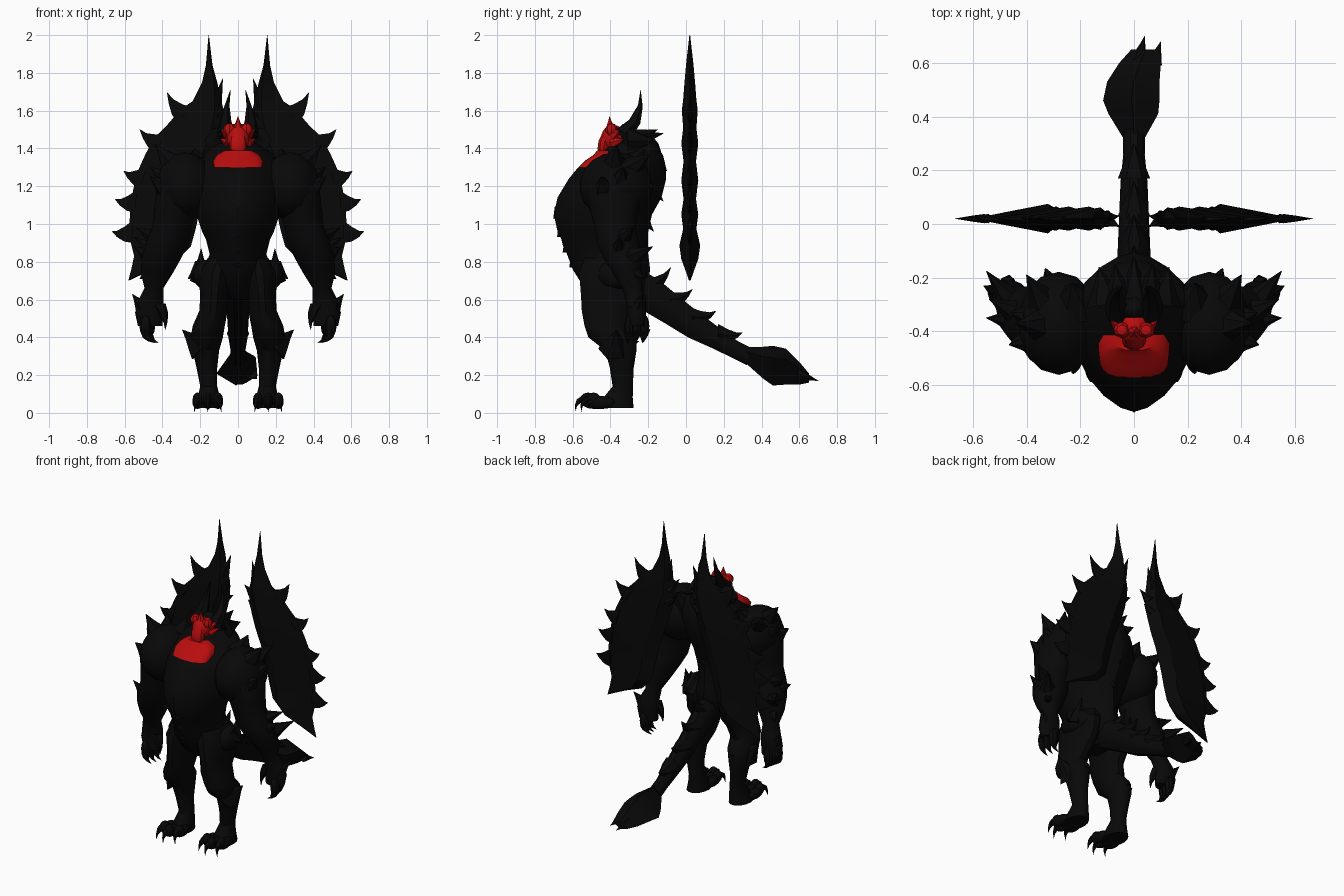
import bpy, bmesh, math
from mathutils import Vector

def material(name, col):
    m = bpy.data.materials.new(name)
    m.diffuse_color = (*col, 1)
    return m

BLACK = material("charcoal_black", (0.0025, 0.0025, 0.0025))
RED = material("blood_red", (0.48, 0.004, 0.004))

def finish(bm, name, mat, mirror=False, angle=35):
    bmesh.ops.recalc_face_normals(bm, faces=bm.faces)
    me = bpy.data.meshes.new(name)
    bm.to_mesh(me)
    bm.free()
    me.materials.append(mat)
    ob = bpy.data.objects.new(name, me)
    bpy.context.collection.objects.link(ob)
    bpy.ops.object.select_all(action='DESELECT')
    ob.select_set(True)
    bpy.context.view_layer.objects.active = ob
    bpy.ops.object.shade_smooth_by_angle(angle=math.radians(angle))
    if mirror:
        ob.modifiers.new("mirror", 'MIRROR')
    return ob

def skin(bm, rings):
    # bridge consecutive rings of points and close both ends
    vs = [[bm.verts.new(p) for p in r] for r in rings]
    n = len(vs[0])
    for a, b in zip(vs, vs[1:]):
        for i in range(n):
            j = (i + 1) % n
            bm.faces.new((a[i], a[j], b[j], b[i]))
    bm.faces.new(vs[0])
    bm.faces.new(vs[-1])

def power(v, e):
    return math.copysign(abs(v) ** e, v)

def column(bm, rows, n=14, e=1):
    # rows: z, centre x, centre y, half width, half depth; e < 1 boxy, e > 1 keeled
    skin(bm, [[(cx + rx * power(math.cos(t), e), cy + ry * power(math.sin(t), e), z)
               for t in (math.tau * i / n for i in range(n))]
              for z, cx, cy, rx, ry in rows])

def spike(bm, base, tip, r, n=6, bend=(0, 0, 0), flat=1):
    # tapering, optionally curved and flattened horn
    a, b = Vector(base), Vector(tip)
    q = (b - a).to_track_quat('Z', 'Y')
    rings = []
    for f, k in ((0, 1), (.35, .65), (.7, .28), (1, .02)):
        c = a.lerp(b, f) + Vector(bend) * 4 * f * (1 - f)
        offs = [q @ Vector((r * k * math.cos(math.tau * i / n), r * k * math.sin(math.tau * i / n), 0))
                for i in range(n)]
        rings.append([c + Vector((o.x, o.y * flat, o.z)) for o in offs])
    skin(bm, rings)

def ball(bm, c, s, u=14, v=9):
    geo = bmesh.ops.create_uvsphere(bm, u_segments=u, v_segments=v, radius=1)
    for w in geo['verts']:
        w.co = Vector(c) + Vector([w.co[i] * s[i] for i in range(3)])

# torso: z, front y, back y, half width; keeled chest and narrow waist
bm = bmesh.new()
body = [(.60, -.46, -.25, .06), (.68, -.55, -.20, .15), (.76, -.60, -.19, .18),
        (.84, -.63, -.20, .15), (.88, -.65, -.20, .16), (.92, -.66, -.20, .17),
        (.96, -.68, -.20, .19), (1.05, -.70, -.18, .22), (1.14, -.68, -.13, .235),
        (1.24, -.62, -.105, .25), (1.295, -.575, -.105, .24), (1.36, -.47, -.12, .20),
        (1.43, -.40, -.16, .10)]
column(bm, [(z, 0, (f + b) / 2, w, (b - f) / 2) for z, f, b, w in body], 20, 1.25)
finish(bm, "torso", BLACK, angle=30)

# belly plates: thin chevrons across the front
bm = bmesh.new()
for z, y, w in ((.80, -.61, .10), (.88, -.645, .11), (.96, -.675, .12), (1.06, -.695, .14)):
    skin(bm, [[(x, y + abs(x) * .85, z + abs(x) * .5 + .03), (x, y - .008 + abs(x) * .85, z + abs(x) * .5 - .03),
               (x, y + .05 + abs(x) * .85, z + abs(x) * .5 - .03)] for x in (-w, 0, w)])
finish(bm, "belly_plates", BLACK)

# back hump, collar frill and spine thorns
bm = bmesh.new()
ball(bm, (0, -.25, 1.36), (.13, .12, .13))
ball(bm, (0, -.315, 1.46), (.06, .05, .075), 10, 7)
for x, y, z in ((0, -.12, 1.48), (.07, -.15, 1.50), (.13, -.16, 1.44)):
    for s in ((1, -1) if x else (1,)):
        spike(bm, (s * x * .8, -.30, 1.44), (s * x, y, z), .075)
for z, y in ((1.32, -.10), (1.16, -.12), (1.0, -.17)):
    spike(bm, (0, y - .07, z + .04), (0, y, z - .04), .05)
finish(bm, "back_frill", BLACK)

# red collar, boxy from above
bm = bmesh.new()
column(bm, [(1.298, 0, -.475, .13, .097), (1.335, 0, -.455, .133, .08), (1.365, 0, -.43, .115, .06),
            (1.39, 0, -.42, .07, .05)], 20, .6)
finish(bm, "red_collar", RED)

# red head with muzzle, brows and crown thorns
bm = bmesh.new()
ball(bm, (0, -.385, 1.455), (.062, .065, .07))
column(bm, [(1.375, 0, -.44, .03, .025), (1.40, 0, -.435, .045, .035), (1.44, 0, -.43, .045, .035),
            (1.49, 0, -.41, .035, .03)], 10)
spike(bm, (0, -.40, 1.50), (0, -.405, 1.57), .03)
for s in (1, -1):
    ball(bm, (s * .045, -.395, 1.50), (.034, .032, .035), 8, 5)
    spike(bm, (s * .05, -.385, 1.47), (s * .095, -.345, 1.505), .03)
    spike(bm, (s * .045, -.38, 1.43), (s * .095, -.33, 1.45), .035)
finish(bm, "red_head", RED)

# horns
bm = bmesh.new()
spike(bm, (.06, -.33, 1.48), (.04, -.24, 1.71), .05, bend=(.015, .03, -.02))
spike(bm, (.07, -.33, 1.46), (.085, -.26, 1.58), .035)
finish(bm, "horns", BLACK, True)

# pauldrons: flared plates with thorned rims
bm = bmesh.new()
ball(bm, (.28, -.37, 1.20), (.155, .195, .18))
for b, t in (((.31, -.34, 1.26), (.40, -.19, 1.37)), ((.31, -.38, 1.27), (.44, -.37, 1.42)),
             ((.22, -.30, 1.30), (.23, -.22, 1.40)), ((.34, -.42, 1.16), (.465, -.45, 1.25)),
             ((.28, -.30, 1.2), (.33, -.165, 1.2)), ((.34, -.36, 1.2), (.46, -.33, 1.30))):
    spike(bm, b, t, .10)
finish(bm, "pauldrons", BLACK, True)

# arms
bm = bmesh.new()
column(bm, [(1.30, .28, -.38, .08, .10), (1.20, .32, -.38, .11, .16), (1.07, .335, -.38, .11, .13),
            (.98, .35, -.375, .105, .11), (.90, .375, -.36, .115, .115), (.82, .405, -.335, .105, .105),
            (.74, .43, -.31, .085, .08), (.66, .445, -.285, .05, .055), (.60, .46, -.265, .065, .055),
            (.53, .47, -.26, .075, .05), (.46, .465, -.26, .065, .045)])
finish(bm, "arms", BLACK, True)

# elbow blades
bm = bmesh.new()
for b, t in (((.45, -.30, .82), (.55, -.175, .88)), ((.42, -.34, .92), (.54, -.28, .98)),
             ((.43, -.36, .85), (.55, -.35, .93)), ((.44, -.30, .76), (.52, -.22, .71))):
    spike(bm, b, t, .06)
finish(bm, "elbow_blades", BLACK, True)

# fingers and thumbs
bm = bmesh.new()
for x, y in ((.50, -.30), (.49, -.26), (.48, -.22)):
    ball(bm, (x - .01, y, .46), (.032, .026, .06), 8, 6)
    spike(bm, (x - .01, y, .44), (x - .06, y - .01, .37), .032, bend=(.015, 0, -.01))
spike(bm, (.42, -.28, .57), (.385, -.30, .44), .038, bend=(-.015, 0, 0))
spike(bm, (.50, -.26, .55), (.56, -.23, .63), .045)
finish(bm, "fingers", BLACK, True)

# legs
bm = bmesh.new()
column(bm, [(.82, .09, -.40, .07, .14), (.74, .115, -.39, .095, .18), (.62, .125, -.39, .075, .17),
            (.54, .13, -.42, .075, .135), (.46, .155, -.425, .085, .115), (.40, .165, -.39, .085, .13),
            (.33, .17, -.345, .07, .085), (.24, .165, -.34, .055, .065), (.14, .155, -.335, .045, .055),
            (.08, .155, -.36, .06, .08), (.025, .16, -.375, .07, .10)])
finish(bm, "legs", BLACK, True)

# hip guards and knee spurs
bm = bmesh.new()
ball(bm, (.17, -.36, .73), (.07, .12, .08), 10, 7)
spike(bm, (.20, -.33, .70), (.195, -.27, .87), .055)
spike(bm, (.19, -.36, .76), (.265, -.33, .71), .06)
spike(bm, (.19, -.38, .34), (.295, -.37, .44), .085)
spike(bm, (.14, -.45, .42), (.09, -.50, .47), .05)
spike(bm, (.17, -.34, .33), (.17, -.25, .38), .05)
finish(bm, "leg_guards", BLACK, True)

# toes with hooked claws
bm = bmesh.new()
for x, y in ((.105, -.49), (.16, -.52), (.215, -.49)):
    ball(bm, (x, y + .04, .055), (.028, .075, .035), 10, 6)
    ball(bm, (x, y, .07), (.027, .04, .038), 10, 6)
    spike(bm, (x, y - .015, .075), (x + (x - .16) * .3, y - .065, .005), .026, bend=(0, -.015, .015))
finish(bm, "toes", BLACK, True)

# tail: y, z, half width, half height
bm = bmesh.new()
tail = [(-.30, .69, .07, .09), (-.18, .62, .065, .09), (-.08, .55, .06, .08), (.04, .465, .055, .07),
        (.16, .395, .05, .055), (.26, .335, .04, .045), (.34, .295, .042, .045)]
skin(bm, [[(w * math.cos(t), y + .4 * h * math.sin(t), z + h * math.sin(t))
           for t in (math.tau * i / 10 for i in range(10))] for y, z, w, h in tail])
finish(bm, "tail", BLACK)

# tail thorns
bm = bmesh.new()
for y, z, ty, tz in ((-.20, .67, -.08, .77), (-.09, .60, .035, .655), (.03, .51, .16, .54),
                     (.17, .42, .30, .425)):
    spike(bm, (0, y, z), (0, ty, tz), .06, bend=(0, .01, -.015))
finish(bm, "tail_thorns", BLACK)

# forked tail blade: y, left x, right x, z, half height
bm = bmesh.new()
blade = [(.32, -.04, .04, .305, .045), (.41, -.095, .09, .265, .085), (.46, -.115, .095, .25, .105),
         (.53, -.10, .095, .245, .095), (.60, -.055, .10, .21, .06), (.65, -.01, .10, .185, .025)]
skin(bm, [[(a, y, z - h * .4), ((a + b) / 2, y, z + h), (b, y, z + h * .4), ((a + b) / 2, y, z - h)]
          for y, a, b, z, h in blade])
spike(bm, (.015, .60, .20), (.04, .70, .17), .035)
spike(bm, (.075, .60, .205), (.10, .68, .18), .03)
finish(bm, "tail_blade", BLACK)

# wings: outer x, z, inner x, z, half thickness; thick bone near the inner edge, thin membrane outside
bm = bmesh.new()
wing = [(.156, 2.0, .154, 2.0, .002), (.17, 1.84, .135, 1.84, .02), (.19, 1.75, .11, 1.75, .028),
        (.24, 1.65, .09, 1.66, .035), (.30, 1.61, .075, 1.60, .042), (.37, 1.53, .075, 1.50, .035),
        (.44, 1.46, .09, 1.42, .045), (.49, 1.37, .12, 1.32, .033), (.535, 1.27, .16, 1.22, .045),
        (.555, 1.18, .19, 1.12, .033), (.57, 1.09, .21, 1.04, .045), (.575, .99, .225, .97, .035),
        (.57, .91, .25, .88, .055), (.55, .83, .32, .81, .045), (.565, .76, .45, .76, .025),
        (.581, .70, .578, .70, .004)]
rings = []
for ox, oz, ix, iz, t in wing:
    p = [(ix + (ox - ix) * f, iz + (oz - iz) * f, t * k) for f, k in ((.22, 1), (.65, .45))]
    rings.append([(ox, .02, oz)] + [(x, .02 - d, z) for x, z, d in reversed(p)]
                 + [(ix, .02, iz)] + [(x, .02 + d, z) for x, z, d in p])
skin(bm, rings)
# hooked finger tips along the outer rim
for bx, bz, tx, tz in ((.28, 1.58, .375, 1.695), (.41, 1.43, .52, 1.50), (.50, 1.25, .605, 1.28),
                       (.54, 1.12, .65, 1.13), (.555, .96, .667, .96)):
    spike(bm, (bx, .02, bz), (tx, .02, tz), .07, bend=(.008, 0, -.015), flat=.25)
for b, t in (((.12, .02, 1.62), (.08, .04, 1.77)), ((.11, .02, 1.54), (.055, -.01, 1.62)),
             ((.12, .02, 1.46), (.055, .03, 1.50))):
    spike(bm, b, t, .035)
finish(bm, "wings", BLACK, True, 25)
